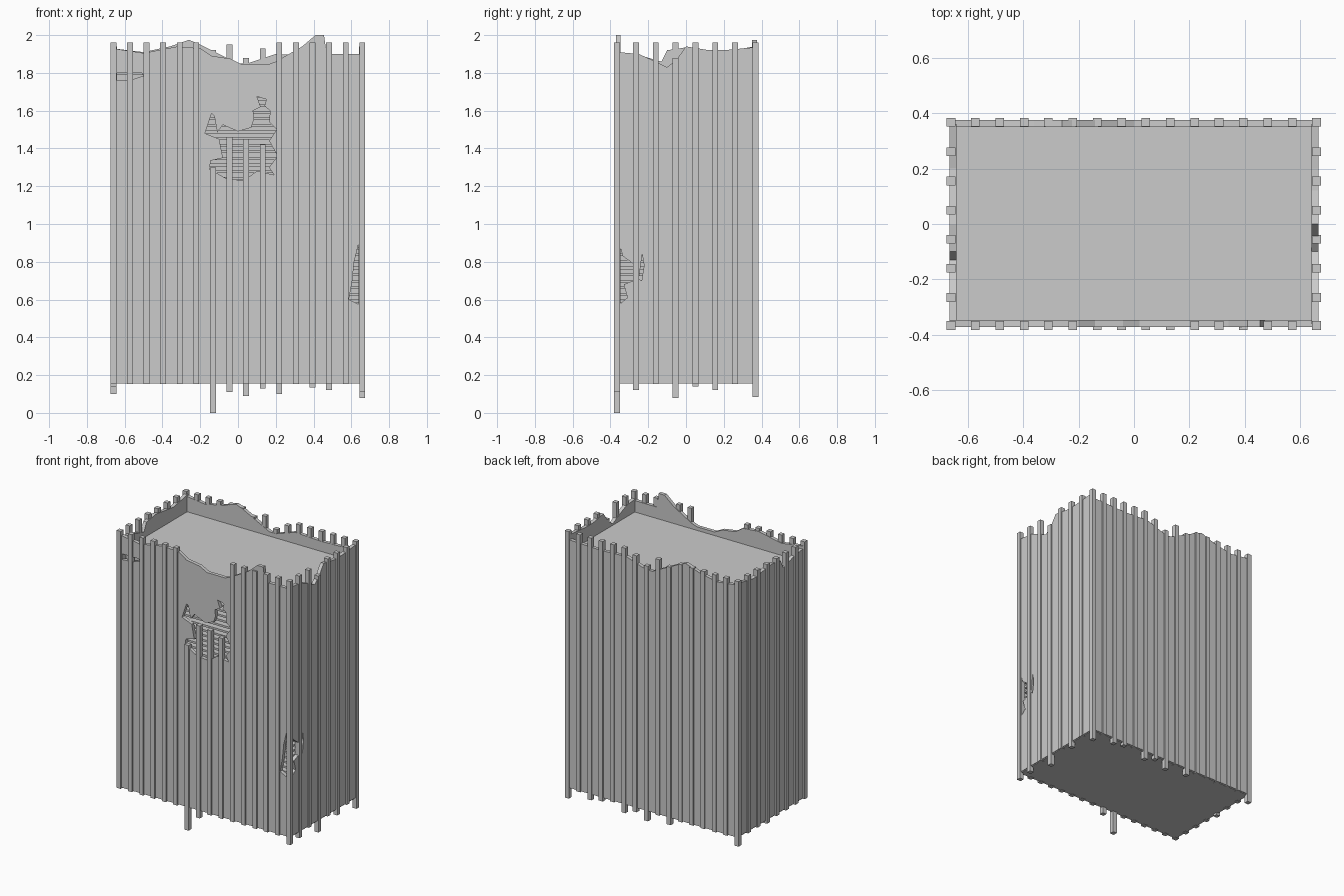
import bpy, bmesh, random
from mathutils import Vector

if "Cube" in bpy.data.objects:
    bpy.data.objects.remove(bpy.data.objects["Cube"])
random.seed(4)


def box(name, x0, x1, y0, y1, z0, z1, bm=None):
    own = bm is None
    bm = bm or bmesh.new()
    vs = bmesh.ops.create_cube(bm, size=1)["verts"]
    for v in vs:
        v.co = Vector(((x0 + x1) / 2 + v.co.x * (x1 - x0),
                       (y0 + y1) / 2 + v.co.y * (y1 - y0),
                       (z0 + z1) / 2 + v.co.z * (z1 - z0)))
    return finish(name, bm) if own else None


def finish(name, bm):
    bmesh.ops.recalc_face_normals(bm, faces=bm.faces)
    me = bpy.data.meshes.new(name)
    bm.to_mesh(me)
    bm.free()
    ob = bpy.data.objects.new(name, me)
    bpy.context.collection.objects.link(ob)
    return ob


def sheet(name, pts, axis, a, b):
    """Extrude a (horizontal, z) outline along y or x from a to b."""
    bm = bmesh.new()
    put = (lambda u, z: (u, a, z)) if axis == "y" else (lambda u, z: (a, u, z))
    f = bm.faces.new([bm.verts.new(put(u, z)) for u, z in pts])
    new = bmesh.ops.extrude_face_region(bm, geom=[f])["geom"]
    d = Vector((0, b - a, 0)) if axis == "y" else Vector((b - a, 0, 0))
    bmesh.ops.translate(bm, vec=d, verts=[g for g in new if isinstance(g, bmesh.types.BMVert)])
    return finish(name, bm)


def cut(target, pts, axis, a, b):
    cutter = sheet("hole_cutter", pts, axis, a, b)
    cutter.hide_render = True
    m = target.modifiers.new("hole", "BOOLEAN")
    m.operation, m.solver, m.object = "DIFFERENCE", "EXACT", cutter
    bpy.context.view_layer.objects.active = target
    bpy.ops.object.modifier_apply(modifier=m.name)
    bpy.data.objects.remove(cutter)


BASE = 0.16
# Walls with jagged broken tops
front_top = [(.665, 1.90), (.47, 1.90), (.455, 2.0), (.41, 2.0), (.34, 1.94), (.27, 1.90),
             (.2, 1.86), (.16, 1.845), (.02, 1.845), (-.04, 1.875), (-.14, 1.89), (-.2, 1.93),
             (-.32, 1.94), (-.5, 1.905), (-.665, 1.93)]
back_top = [(.665, 1.90), (.4, 1.89), (.2, 1.90), (.05, 1.85), (0, 1.85), (-.1, 1.90),
            (-.2, 1.95), (-.26, 1.975), (-.36, 1.94), (-.5, 1.91), (-.665, 1.93)]
right_top = [(.36, 1.935), (.2, 1.92), (.12, 1.92), (0, 1.94), (-.05, 1.87), (-.1, 1.83),
             (-.16, 1.86), (-.25, 1.90), (-.36, 1.91)]
left_top = [(.36, 1.94), (.2, 1.91), (0, 1.935), (-.1, 1.92), (-.13, 1.86), (-.2, 1.88),
            (-.26, 1.90), (-.36, 1.91)]


def wall(name, top, axis, a, b):
    w = top[0][0]
    return sheet(name, [(-w, BASE), (w, BASE)] + top, axis, a, b)


front = wall("front_wall", front_top, "y", -.371, -.346)
wall("back_wall", back_top, "y", .35, .375)
right = wall("right_wall", right_top, "x", .64, .665)
wall("left_wall", left_top, "x", -.665, -.64)

# Ragged holes
big_hole = [(-.175, 1.48), (-.14, 1.585), (-.125, 1.57), (-.11, 1.485), (-.08, 1.525), (0, 1.49),
            (.07, 1.51), (.085, 1.555), (.08, 1.6), (.12, 1.62), (.1, 1.675), (.15, 1.66),
            (.14, 1.625), (.17, 1.6), (.165, 1.54), (.205, 1.5), (.165, 1.44), (.21, 1.36),
            (.165, 1.3), (.19, 1.26), (.1, 1.28), (.03, 1.23), (-.06, 1.24), (-.15, 1.29),
            (-.145, 1.335), (-.08, 1.35), (-.1, 1.45)]
cut(front, big_hole, "y", -.5, -.3)
cut(front, [(-.64, 1.8), (-.51, 1.8), (-.5, 1.785), (-.56, 1.765), (-.64, 1.76)], "y", -.5, -.3)
cut(front, [(.637, .89), (.615, .8), (.605, .7), (.587, .6), (.637, .575)], "y", -.5, -.3)
cut(right, [(-.352, .89), (-.335, .83), (-.28, .79), (-.28, .7), (-.33, .68), (-.31, .61),
            (-.352, .575)], "x", .6, .7)
cut(right, [(-.232, .84), (-.222, .78), (-.235, .7), (-.25, .71), (-.24, .78)], "x", .6, .7)


# Thin floors showing through the holes, with a closing panel behind
def floors(name, x0, x1, y0, y1, z0, z1, step=.035):
    bm = bmesh.new()
    z = z0
    while z < z1:
        box("", x0, x1, y0, y1, z, z + .014, bm)
        z += step
    finish(name, bm)


floors("upper_floors", -.24, .26, -.346, -.27, 1.2, 1.7)
box("upper_floor_backing", -.24, .26, -.27, -.26, 1.19, 1.72)
floors("corner_floors", .56, .64, -.346, -.2, .55, .92)
box("corner_backing_side", .55, .56, -.346, -.2, .54, .94)
box("corner_backing_rear", .55, .64, -.2, -.19, .54, .94)
box("slit_backing", -.64, -.48, -.33, -.32, 1.73, 1.815)

# Roof and base slabs
box("roof", -.642, .642, -.348, .352, 1.79, 1.82)
box("base", -.66, .66, -.365, .37, .155, .175)

# Vertical ribs: index -> special bottoms and tops
N = 16
xs = [-.66 + i * 1.318 / (N - 1) for i in range(N)]
ys = [-.265, -.16, -.055, .05, .155, .26]
H = .0155


def ribs(name, spots, low, high):
    bm = bmesh.new()
    for i, (x, y) in enumerate(spots):
        box("", x - H, x + H, y - H, y + H, low.get(i, .153), high.get(i, 1.96), bm)
    finish(name, bm)


ribs("front_ribs", [(x, -.366) for x in xs],
     {6: 0, 7: .11, 15: .11}, {6: 1.3, 7: 1.46, 8: 1.45, 9: 1.42})
ribs("back_ribs", [(x, .367) for x in xs],
     {0: .10, 6: .11, 8: .09, 9: .13, 10: .10, 12: .135, 13: .12, 15: .085},
     {6: 1.92, 7: 1.95, 8: 1.88, 9: 1.93})
ribs("right_ribs", [(.658, y) for y in ys], {0: .12, 2: .08, 4: .12}, {2: 1.88})
ribs("left_ribs", [(-.66, y) for y in ys], {3: .14}, {})
